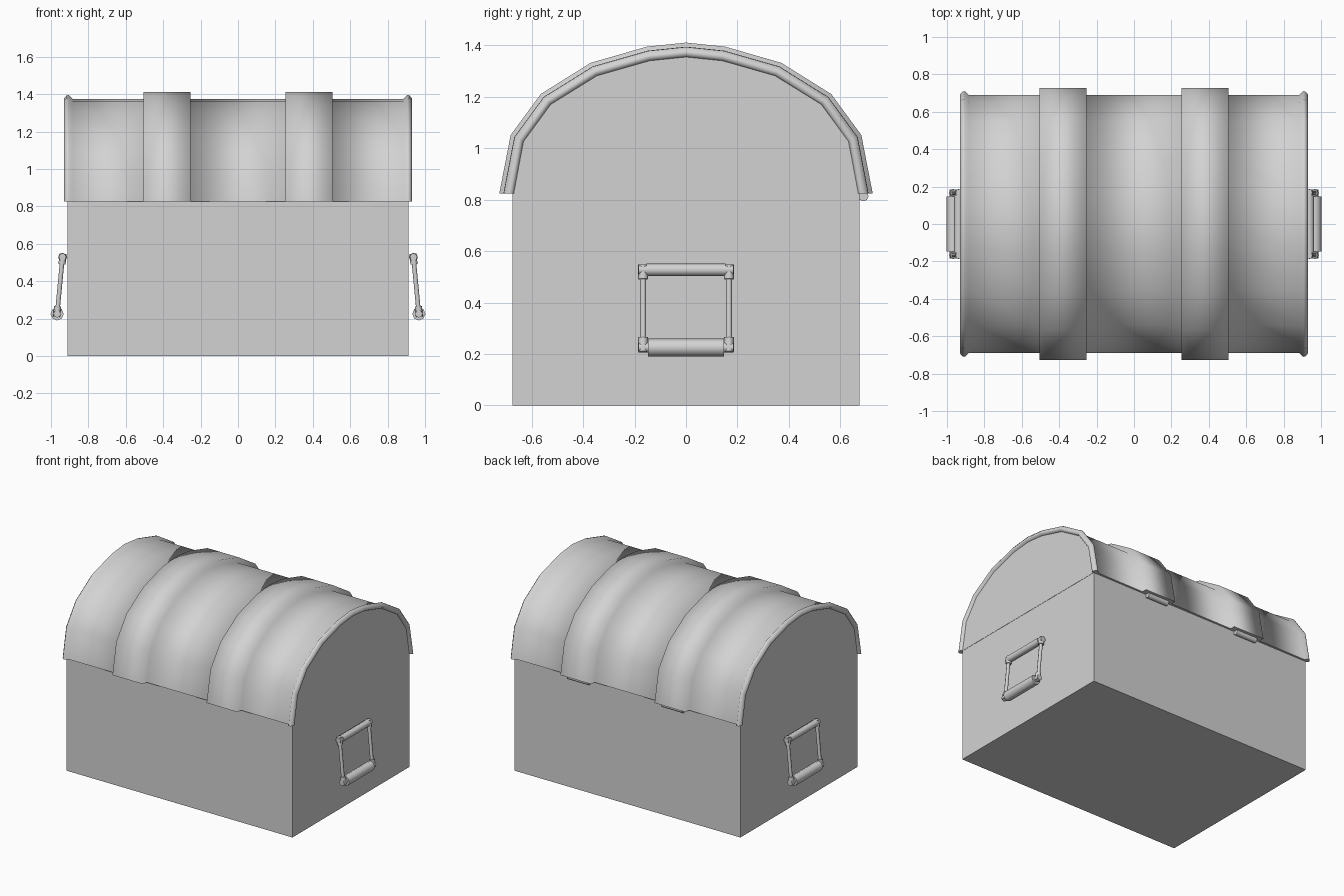
import bpy, bmesh, math
from mathutils import Vector, Matrix

cube = bpy.data.objects.get("Cube")
if cube:
    bpy.data.objects.remove(cube, do_unlink=True)

grey = bpy.data.materials.new("plain_grey")
grey.use_nodes = True
grey.diffuse_color = (0.65, 0.65, 0.65, 1)
grey.node_tree.nodes["Principled BSDF"].inputs["Base Color"].default_value = grey.diffuse_color

HALF_X, HALF_Y, SEAM = 0.912, 0.675, 0.825
LID_Y, LID_H = 0.69, 0.55


def add_object(name, bm):
    bmesh.ops.recalc_face_normals(bm, faces=bm.faces)
    mesh = bpy.data.meshes.new(name)
    bm.to_mesh(mesh)
    bm.free()
    mesh.materials.append(grey)
    obj = bpy.data.objects.new(name, mesh)
    bpy.context.collection.objects.link(obj)
    return obj


def add_bar(bm, start, end, radius, sides=8):
    """Round bar with flat ends between two points."""
    start, end = Vector(start), Vector(end)
    axis = end - start
    place = Matrix.Translation((start + end) / 2) @ axis.to_track_quat('Z', 'Y').to_matrix().to_4x4()
    made = bmesh.ops.create_cone(bm, cap_ends=True, segments=sides, radius1=radius,
                                 radius2=radius, depth=axis.length, matrix=place)
    for face in {f for v in made["verts"] for f in v.link_faces}:
        face.smooth = len(face.verts) == 4


# Chest body
bm = bmesh.new()
bmesh.ops.create_cube(bm, size=1, matrix=Matrix.Translation((0, 0, SEAM / 2))
                      @ Matrix.Diagonal((2 * HALF_X, 2 * HALF_Y, SEAM, 1)))
add_object("chest_body", bm)

# Lid: faceted arch swept along x, raised at the two bands and the end rims
half_arch = [(0.69, 0), (0.65, 0.21), (0.54, 0.36), (0.355, 0.475), (0.145, 0.535)]
arch = half_arch + [(0, LID_H)] + [(-y, z) for y, z in reversed(half_arch)]
half_steps = [(0.255, 0), (0.255, 0.036), (0.505, 0.036), (0.505, 0), (0.885, 0),
              (0.905, 0.02), (0.917, 0.018), (0.93, 0.002), (0.93, -0.012), (0.914, -0.02)]
steps = [(-x, o) for x, o in reversed(half_steps)] + half_steps

bm = bmesh.new()
rows = []
for x, offset in steps:
    row = []
    for y, z in arch:
        out = Vector((0, y / LID_Y ** 2, z / LID_H ** 2)).normalized() * offset
        row.append(bm.verts.new(Vector((x, y, SEAM + z)) + out))
    rows.append(row)
for a, b in zip(rows, rows[1:]):
    for i in range(len(arch) - 1):
        bm.faces.new((a[i], a[i + 1], b[i + 1], b[i])).smooth = True
bm.faces.new(rows[0])
bm.faces.new(rows[-1])
bm.faces.new([r[0] for r in rows] + [r[-1] for r in reversed(rows)])
add_object("arched_lid", bm)

# Hinges under the back edge of each band
for side, name in ((1, "left"), (-1, "right")):
    bm = bmesh.new()
    add_bar(bm, (side * 0.38 - 0.085, 0.69, 0.814), (side * 0.38 + 0.085, 0.69, 0.814), 0.02)
    add_object(name + "_hinge", bm)

# Hanging handles: fixed top bar, thin side rods, thick grip and corner knuckles
for side, name in ((1, "left"), (-1, "right")):
    bm = bmesh.new()
    top, low = (side * 0.938, 0.527), (side * 0.967, 0.225)
    add_bar(bm, (top[0], -0.153, top[1]), (top[0], 0.153, top[1]), 0.024)
    add_bar(bm, (low[0], -0.147, low[1]), (low[0], 0.147, low[1]), 0.035)
    for s in (-1, 1):
        add_bar(bm, (top[0], s * 0.167, top[1]), (low[0], s * 0.167, low[1]), 0.012)
        for x, z in (top, low):
            add_bar(bm, (x, s * 0.14, z), (x, s * 0.185, z), 0.02)
            lean = Vector((side * 0.003, 0, -0.028))
            mid = Vector((x, s * 0.167, z + (0.012 if z < 0.4 else -0.008)))
            add_bar(bm, mid - lean, mid + lean, 0.019)
    add_object(name + "_handle", bm)
